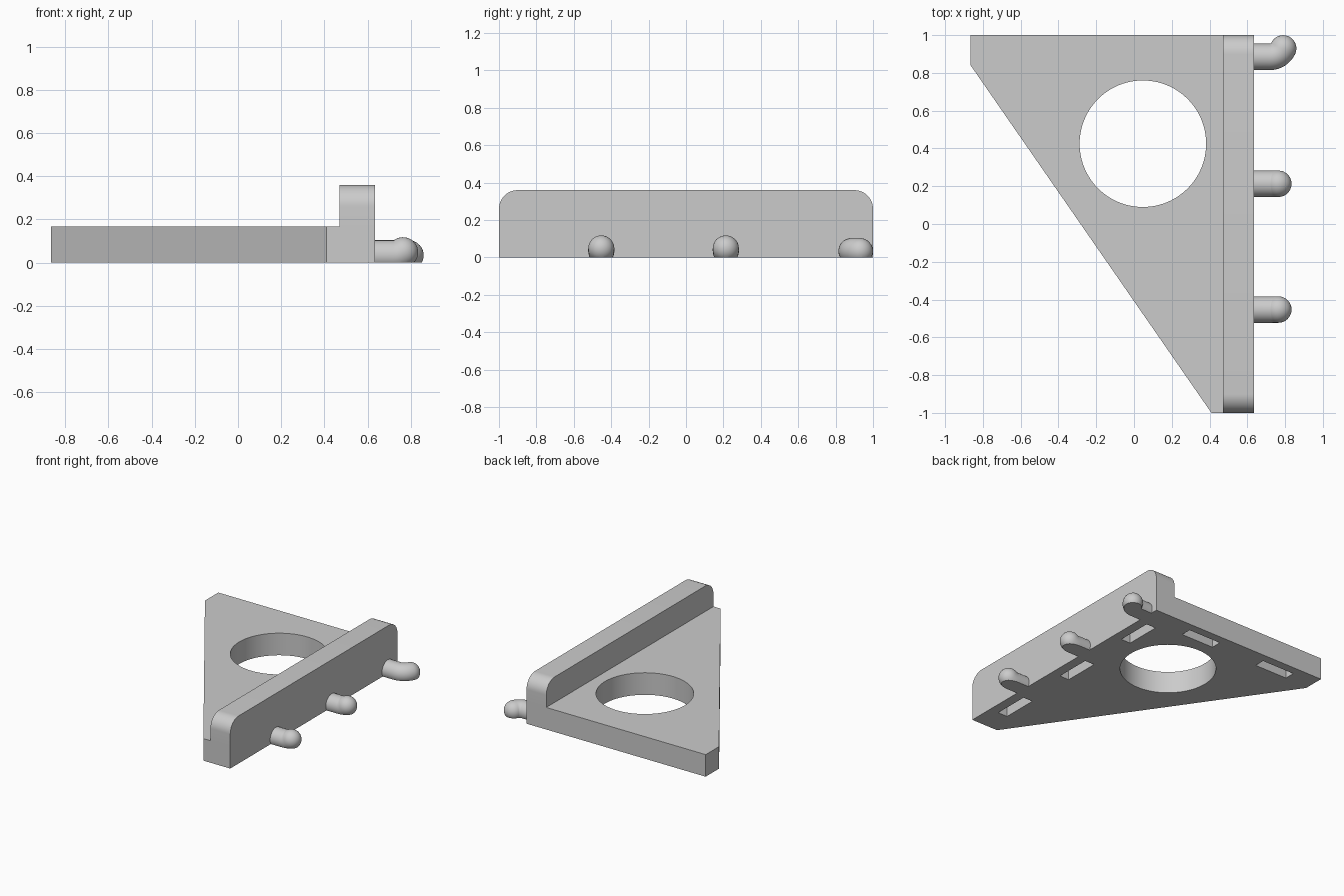
import bpy
import bmesh
from math import sin, cos, pi, radians
from mathutils import Vector

cube = bpy.data.objects.get("Cube")
if cube:
    bpy.data.objects.remove(cube, do_unlink=True)

PLATE_H, WALL_H = 0.167, 0.36
WALL_IN, WALL_OUT = 0.47, 0.635
PEG_R, PEG_Z = 0.07, 0.034

grey = bpy.data.materials.new("light_grey")
grey.use_nodes = True
colour = (0.6, 0.6, 0.6, 1)
grey.diffuse_color = colour
grey.node_tree.nodes["Principled BSDF"].inputs["Base Color"].default_value = colour


def make_object(name, bm):
    bmesh.ops.recalc_face_normals(bm, faces=bm.faces)
    mesh = bpy.data.meshes.new(name)
    bm.to_mesh(mesh)
    bm.free()
    mesh.materials.append(grey)
    obj = bpy.data.objects.new(name, mesh)
    bpy.context.collection.objects.link(obj)
    return obj


def select_only(obj):
    bpy.ops.object.select_all(action='DESELECT')
    obj.select_set(True)
    bpy.context.view_layer.objects.active = obj


def smooth(obj, angle=30):
    select_only(obj)
    bpy.ops.object.shade_smooth_by_angle(angle=radians(angle))


def prism(name, points, offset):
    """Extrude a closed outline along an offset."""
    bm = bmesh.new()
    face = bm.faces.new([bm.verts.new(p) for p in points])
    ext = bmesh.ops.extrude_face_region(bm, geom=[face])
    verts = [g for g in ext["geom"] if isinstance(g, bmesh.types.BMVert)]
    bmesh.ops.translate(bm, vec=offset, verts=verts)
    return make_object(name, bm)


def boolean(target, tool, operation):
    """Combine the tool into the target and remove the tool."""
    mod = target.modifiers.new("boolean", 'BOOLEAN')
    mod.operation, mod.solver, mod.object = operation, 'EXACT', tool
    select_only(target)
    bpy.ops.object.modifier_apply(modifier=mod.name)
    bpy.data.objects.remove(tool, do_unlink=True)


def peg(name, y, bend_dir, bend_angle):
    """Round peg with a bent, domed tip and a flat underside."""
    start, radius = Vector((0.72, y, PEG_Z)), 0.077
    ahead, turn = Vector((1, 0, 0)), Vector(bend_dir)
    rings = [(Vector((0.60, y, PEG_Z)), ahead, PEG_R)]
    for i in range(9):                                   # bend
        a = bend_angle * i / 8
        centre = start + ahead * radius * sin(a) + turn * radius * (1 - cos(a))
        direction = ahead * cos(a) + turn * sin(a)
        rings.append((centre, direction, PEG_R))
    for i in range(1, 9):                                # dome
        a = radians(86) * i / 8
        rings.append((centre + direction * PEG_R * sin(a), direction, PEG_R * cos(a)))
    bm = bmesh.new()
    side, n, previous = ahead.cross(turn), 32, None
    for c, d, r in rings:
        up = side.cross(d)
        loop = [bm.verts.new(c + (side * cos(2 * pi * k / n) + up * sin(2 * pi * k / n)) * r)
                for k in range(n)]
        if previous:
            for k in range(n):
                j = (k + 1) % n
                bm.faces.new((previous[k], previous[j], loop[j], loop[k]))
        else:
            bm.faces.new(loop)
        previous = loop
    bm.faces.new(previous)
    # flat underside
    cut = bmesh.ops.bisect_plane(bm, geom=bm.verts[:] + bm.edges[:] + bm.faces[:],
                                 plane_co=(0, 0, 0), plane_no=(0, 0, 1), clear_inner=True)
    edges = [g for g in cut["geom_cut"] if isinstance(g, bmesh.types.BMEdge)]
    bmesh.ops.contextual_create(bm, geom=edges)
    smooth(make_object(name, bm), 35)


# triangular base plate
outline = [(-0.865, 1), (-0.865, 0.84), (0.41, -1), (WALL_OUT, -1), (WALL_OUT, 1)]
body = prism("bracket_body", [(x, y, 0) for x, y in outline], (0, 0, PLATE_H))

# upright wall with rounded upper corners
R = 0.1
profile = [(-1, 0), (1, 0)]
for cy, first in ((1 - R, 0), (R - 1, 90)):
    for i in range(13):
        a = radians(first + 90 * i / 12)
        profile.append((cy + R * cos(a), WALL_H - R + R * sin(a)))
wall = prism("wall", [(WALL_IN, y, z) for y, z in profile], (WALL_OUT - WALL_IN, 0, 0))
boolean(body, wall, 'UNION')

# round through hole
circle = [(0.047 + 0.335 * cos(2 * pi * i / 96), 0.425 + 0.335 * sin(2 * pi * i / 96), -0.1)
          for i in range(96)]
boolean(body, prism("hole_cutter", circle, (0, 0, 0.5)), 'DIFFERENCE')

# blind slots in the underside: centre x, centre y, size x, size y
slots = [(0.52, y, 0.08, 0.275) for y in (-0.67, 0.0, 0.667)]
slots += [(x, 0.895, 0.275, 0.08) for x in (0.14, -0.53)]
for x, y, w, d in slots:
    corners = [(x + sx * w / 2, y + sy * d / 2, -0.1)
               for sx, sy in ((-1, -1), (1, -1), (1, 1), (-1, 1))]
    boolean(body, prism("slot_cutter", corners, (0, 0, 0.22)), 'DIFFERENCE')
smooth(body)

# connecting pegs: two tilt upwards, the rear one turns backwards
peg("front_peg", -0.453, (0, 0, 1), radians(35))
peg("middle_peg", 0.213, (0, 0, 1), radians(35))
peg("rear_peg", 0.885, (0, 1, 0), radians(65))
